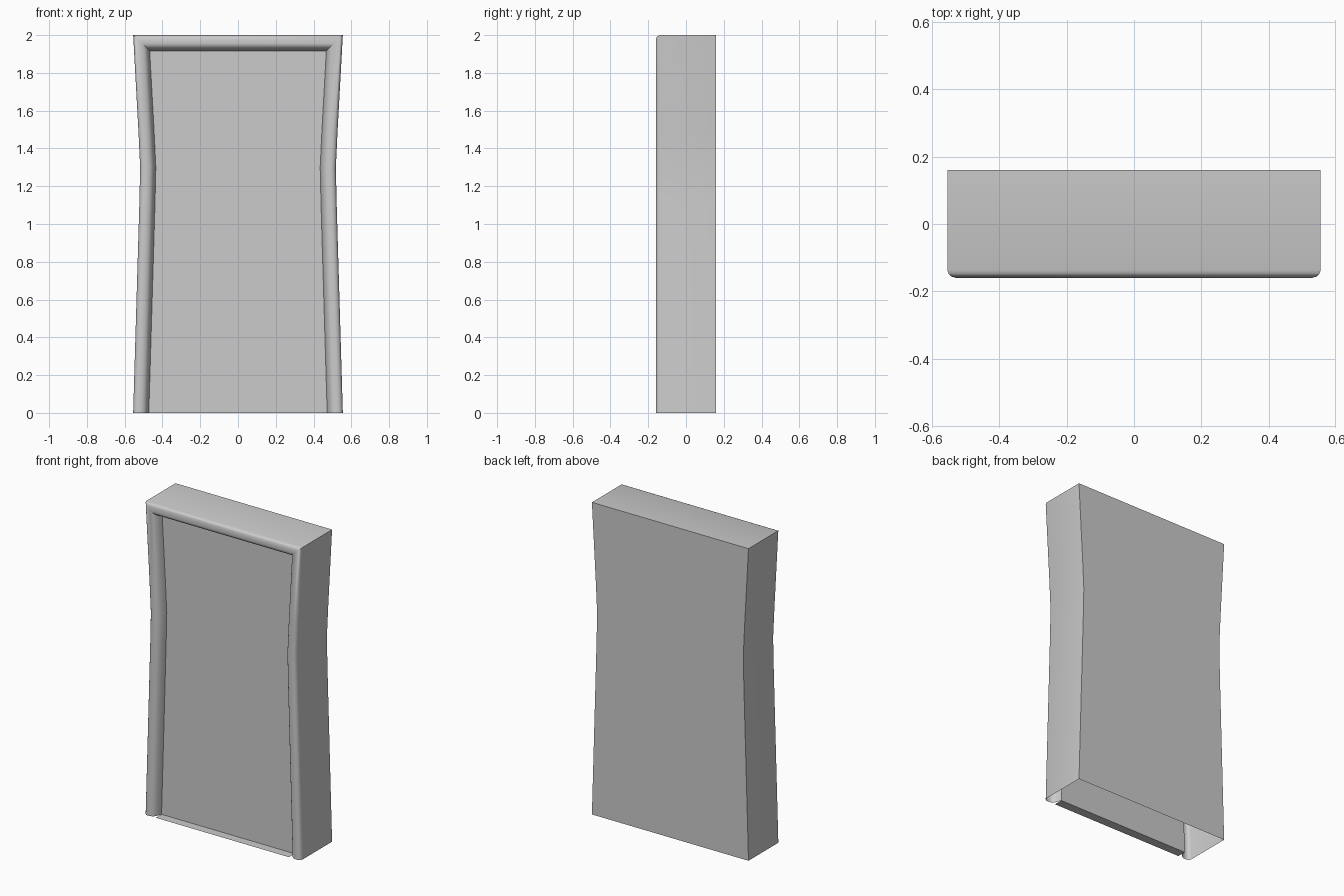
import bpy, bmesh

if "Cube" in bpy.data.objects:
    bpy.data.objects.remove(bpy.data.objects["Cube"])

HEIGHT = 2.0
WAIST_Z = [(0.0, 0.555), (1.1, 0.5225), (1.3, 0.518), (1.5, 0.5275), (2.0, 0.555)]

# Frame cross-section: (inset from outer edge, y), from the back edge round to the panel
PROFILE = [(0, 0.16), (0, -0.137), (0.004, -0.148), (0.012, -0.156),
           (0.025, -0.16), (0.045, -0.158), (0.058, -0.152), (0.067, -0.143),
           (0.075, -0.128), (0.080, -0.112), (0.083, -0.10)]


def half_width(z):
    for (z0, w0), (z1, w1) in zip(WAIST_Z, WAIST_Z[1:]):
        if z <= z1:
            return w0 + (w1 - w0) * (z - z0) / (z1 - z0)
    return WAIST_Z[-1][1]


def outline(inset, y):
    """Left foot, up, across the top and down to the right foot."""
    zs = [z for z, _ in WAIST_Z[:-1]] + [HEIGHT - inset]
    right = [(half_width(z) - inset, y, z) for z in zs]
    return [(-x, yy, z) for x, yy, z in right] + right[::-1]


def make_object(name, bm):
    bmesh.ops.recalc_face_normals(bm, faces=bm.faces)
    mesh = bpy.data.meshes.new(name)
    bm.to_mesh(mesh)
    bm.free()
    obj = bpy.data.objects.new(name, mesh)
    bpy.context.collection.objects.link(obj)
    bpy.ops.object.select_all(action='DESELECT')
    obj.select_set(True)
    bpy.context.view_layer.objects.active = obj
    bpy.ops.object.shade_smooth_by_angle(angle=0.52)
    return obj


bm = bmesh.new()
rings = [[bm.verts.new(p) for p in outline(i, y)] for i, y in PROFILE]

# Outer walls and rolled frame, open at the bottom
for a, b in zip(rings, rings[1:]):
    for k in range(len(a) - 1):
        bm.faces.new((a[k], a[k + 1], b[k + 1], b[k]))

# Back sheet and recessed front panel
bm.faces.new(rings[0])
bm.faces.new(rings[-1])

# Sill at the foot of the panel
inner = rings[-1]
x = inner[-1].co.x
sill = [bm.verts.new((s * x, -0.158, 0)) for s in (1, -1)]
bm.faces.new((inner[0], inner[-1], sill[0], sill[1]))

make_object("framed_panel", bm)
